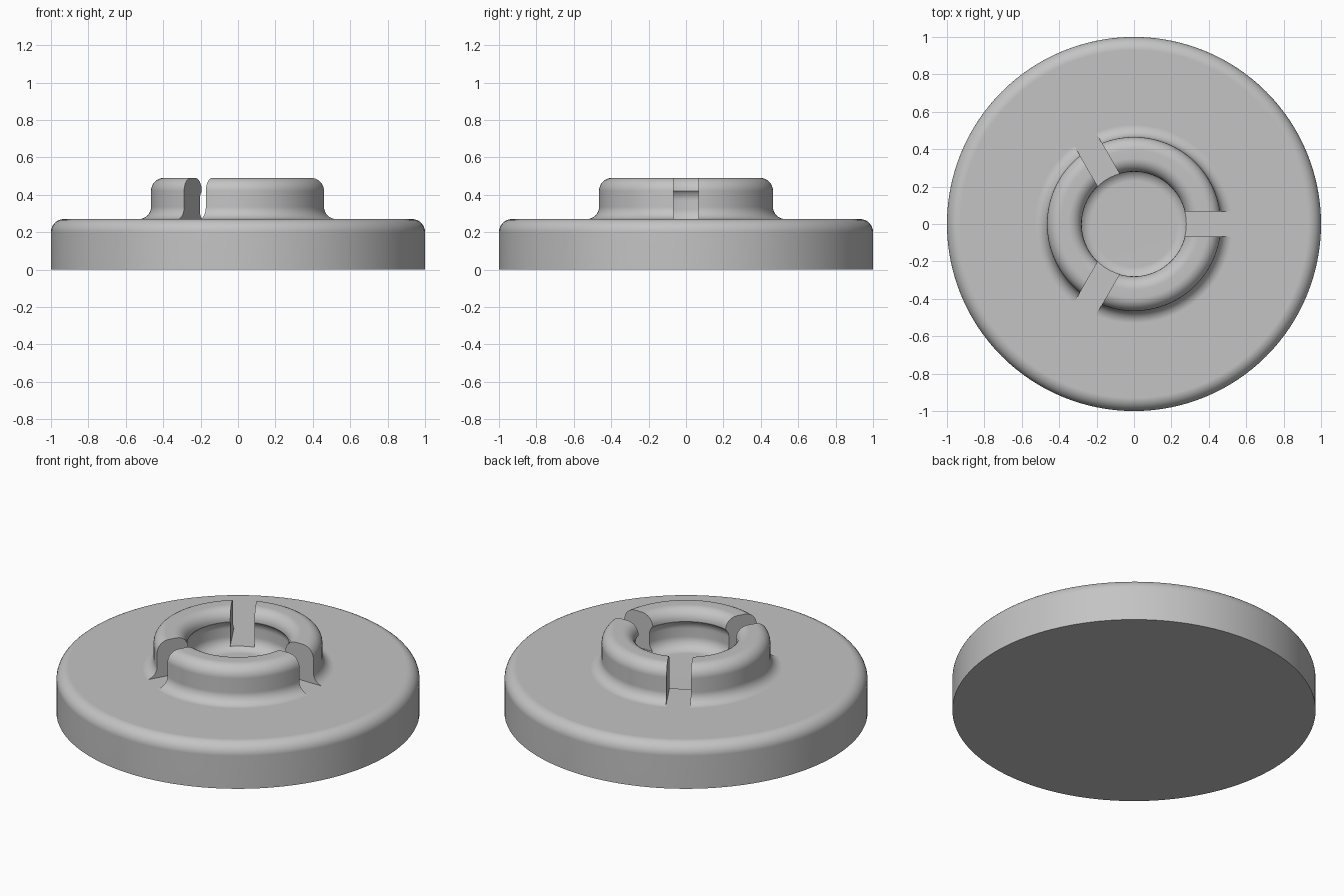
import bpy, bmesh
from math import sin, cos, pi, radians
from mathutils import Matrix

default = bpy.data.objects.get("Cube")
if default:
    bpy.data.objects.remove(default, do_unlink=True)

# Single grey plastic
grey = bpy.data.materials.new("plain_grey")
grey.use_nodes = True
colour = (0.55, 0.55, 0.55, 1)
grey.diffuse_color = colour
grey.node_tree.nodes["Principled BSDF"].inputs["Base Color"].default_value = colour


def arc(r, z, radius, start, end, steps=8):
    """Profile points along an arc centred on (r, z), angles in degrees."""
    angles = [radians(start + (end - start) * i / steps) for i in range(steps + 1)]
    return [(r + radius * cos(a), z + radius * sin(a)) for a in angles]


def make_object(name, bm):
    bmesh.ops.recalc_face_normals(bm, faces=bm.faces)
    mesh = bpy.data.meshes.new(name)
    bm.to_mesh(mesh)
    bm.free()
    mesh.materials.append(grey)
    obj = bpy.data.objects.new(name, mesh)
    bpy.context.collection.objects.link(obj)
    return obj


def lathe(name, profile, segments=128):
    bm = bmesh.new()
    verts = [bm.verts.new((r, 0, z)) for r, z in profile]
    edges = [bm.edges.new(pair) for pair in zip(verts, verts[1:])]
    bmesh.ops.spin(bm, geom=verts + edges, cent=(0, 0, 0), axis=(0, 0, 1),
                   angle=2 * pi, steps=segments, use_duplicate=False)
    bmesh.ops.remove_doubles(bm, verts=bm.verts, dist=1e-4)
    return make_object(name, bm)


# Disc, raised collar with a rounded lip, and undercut socket
profile = [(0, 0), (1, 0)]
profile += arc(0.93, 0.20, 0.07, 0, 90)        # disc rim
profile += arc(0.53, 0.335, 0.065, 270, 180)   # fillet at the collar's foot
profile += arc(0.395, 0.42, 0.07, 0, 90)       # outer edge of the collar
profile += arc(0.35, 0.42, 0.07, 90, 180)      # rounded lip
profile += arc(0.23, 0.37, 0.07, 45, 0)        # undercut below the lip
profile += arc(0.23, 0.32, 0.07, 0, -90)       # socket floor fillet
profile += [(0, 0.25)]
hub = lathe("disc_with_collar", profile)

# Three slots through the collar
bm = bmesh.new()
for k in range(3):
    place = (Matrix.Rotation(k * 2 * pi / 3, 4, 'Z')
             @ Matrix.Translation((0.4, 0, 0.4705))
             @ Matrix.Diagonal((0.4, 0.134, 0.4, 1)))
    bmesh.ops.create_cube(bm, size=1, matrix=place)
cutter = make_object("slot_cutter", bm)
cutter.hide_render = True

cut = hub.modifiers.new("slots", 'BOOLEAN')
cut.operation = 'DIFFERENCE'
cut.solver = 'EXACT'
cut.object = cutter

bpy.ops.object.select_all(action='DESELECT')
hub.select_set(True)
bpy.context.view_layer.objects.active = hub
bpy.ops.object.modifier_apply(modifier=cut.name)
bpy.data.objects.remove(cutter, do_unlink=True)

# Smooth fillets, crisp slot edges, flat large faces
bpy.ops.object.shade_smooth_by_angle(angle=radians(30))
weighted = hub.modifiers.new("weighted_normals", 'WEIGHTED_NORMAL')
weighted.keep_sharp = True
